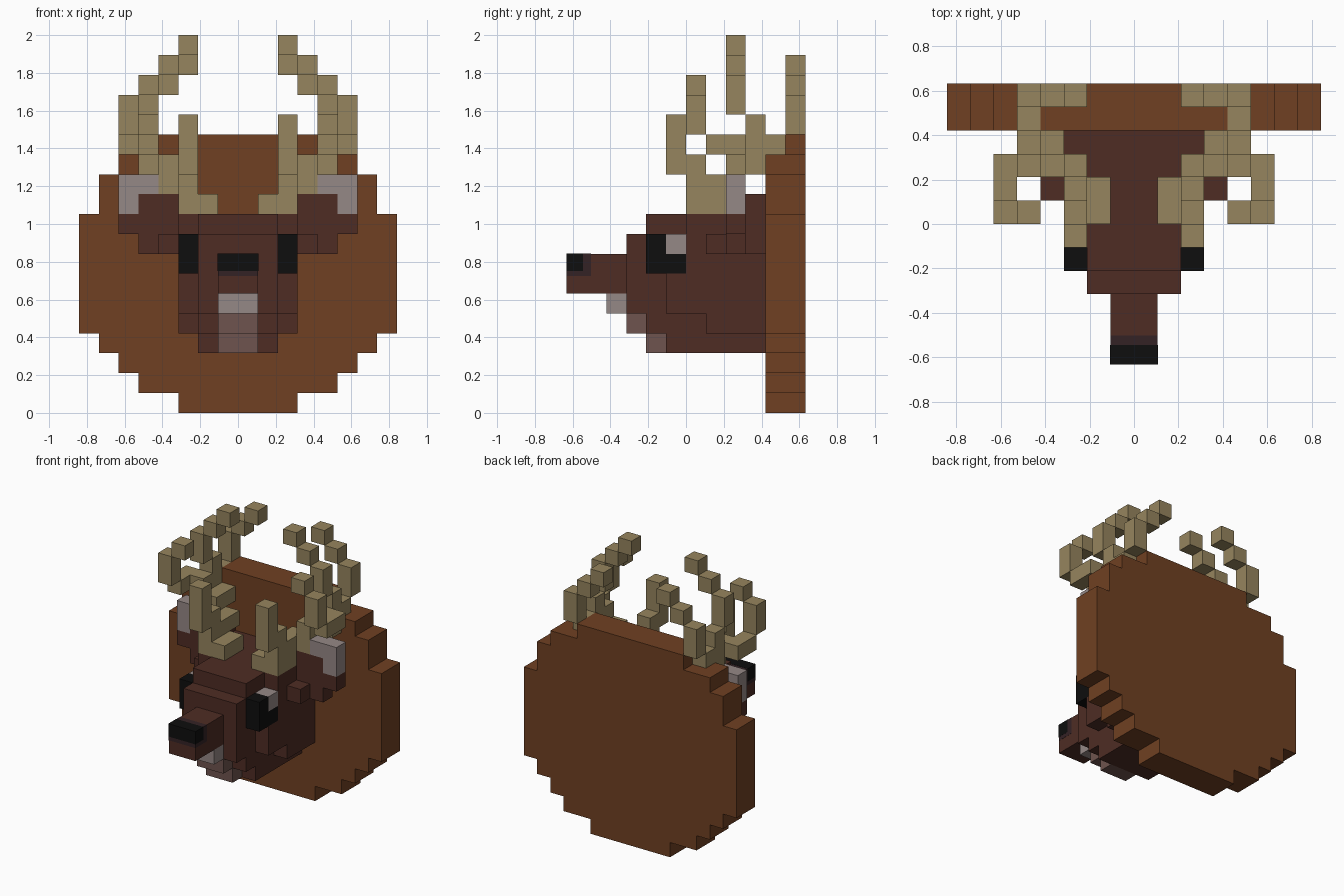
import bpy, bmesh, math
from mathutils import Vector

cube = bpy.data.objects.get("Cube")
if cube:
    bpy.data.objects.remove(cube, do_unlink=True)

U = 2 / 19  # edge of one block


def material(name, r, g, b):
    lin = [((c / 255 + 0.055) / 1.055) ** 2.4 if c > 10 else c / 255 / 12.92 for c in (r, g, b)] + [1]
    m = bpy.data.materials.new(name)
    m.use_nodes = True
    m.diffuse_color = lin
    bsdf = m.node_tree.nodes["Principled BSDF"]
    bsdf.inputs["Base Color"].default_value = lin
    bsdf.inputs["Roughness"].default_value = 0.9
    return m


wood = material("wood brown", 112, 64, 34)
fur = material("dark fur", 78, 44, 36)
antler = material("antler tan", 150, 133, 94)
grey = material("light grey", 149, 136, 134)
throat_fur = material("throat grey brown", 110, 84, 78)
black = material("black", 14, 14, 14)
nose_rim = material("nose rim", 52, 34, 37)


def finish(name, bm, mat):
    bmesh.ops.recalc_face_normals(bm, faces=bm.faces)
    me = bpy.data.meshes.new(name)
    bm.to_mesh(me)
    bm.free()
    me.materials.append(mat)
    ob = bpy.data.objects.new(name, me)
    bpy.context.collection.objects.link(ob)
    return ob


def blocks(name, mat, boxes, mirror=False):
    """Fuse boxes (x0, x1, y0, y1, z0, z1 in blocks) into one clean shell."""
    cells = set()
    for x0, x1, y0, y1, z0, z1 in boxes:
        for x in range(x0, x1):
            for y in range(y0, y1):
                for z in range(z0, z1):
                    cells.add((x, y, z))
                    if mirror:
                        cells.add((-1 - x, y, z))
    bm = bmesh.new()
    verts = {}

    def vert(p):
        if p not in verts:
            verts[p] = bm.verts.new(Vector(p) * U)
        return verts[p]

    for c in cells:
        for axis in range(3):
            for side in (0, 1):
                n = list(c)
                n[axis] += 2 * side - 1
                if tuple(n) in cells:
                    continue
                a, b = (axis + 1) % 3, (axis + 2) % 3
                quad = []
                for da, db in ((0, 0), (1, 0), (1, 1), (0, 1)):
                    p = list(c)
                    p[axis] += side
                    p[a] += da
                    p[b] += db
                    quad.append(vert(tuple(p)))
                bm.faces.new(quad if side else quad[::-1])
    bm.normal_update()
    bmesh.ops.dissolve_limit(bm, angle_limit=math.radians(1), verts=bm.verts, edges=bm.edges)
    return finish(name, bm, mat)


def box(name, mat, lo, hi):
    """Plain box given in world units."""
    bm = bmesh.new()
    bmesh.ops.create_cube(bm, size=1)
    for v in bm.verts:
        v.co = [(l + h) / 2 + c * (h - l) for l, h, c in zip(lo, hi, v.co)]
    return finish(name, bm, mat)


# Round wall plaque: (half width, bottom, top) per step
steps = [(3, 0, 1), (5, 1, 2), (6, 2, 3), (7, 3, 4), (8, 4, 10), (7, 10, 12), (6, 12, 13), (4, 13, 14)]
blocks("plaque", wood, [(-w, w, 4, 6, z0, z1) for w, z0, z1 in steps])

# Head, muzzle and neck
blocks("head", fur, [
    (0, 1, -6, -3, 6, 8),    # muzzle
    (0, 2, -3, -2, 5, 9),    # face
    (0, 2, -2, 4, 4, 10),    # skull
    (0, 2, -1, 4, 3, 4),     # neck underside
    (2, 3, -1, 0, 5, 7),     # cheek under the eye
    (2, 3, 0, 4, 5, 10),     # cheek
    (2, 3, 1, 4, 4, 5),      # jaw corner
], mirror=True)

# Ears
blocks("ear_bases", fur, [
    (3, 4, 1, 3, 8, 9), (4, 5, 2, 3, 8, 9), (3, 6, 2, 3, 9, 10), (3, 5, 2, 3, 10, 11),
    (3, 4, 3, 4, 8, 11),
], mirror=True)
blocks("ear_tips", grey, [(4, 6, 2, 3, 11, 12), (5, 6, 2, 3, 10, 11)], mirror=True)

# Eyes with highlights
blocks("eyes", black, [(2, 3, -2, -1, 7, 9), (2, 3, -1, 0, 7, 8)], mirror=True)
blocks("eye_highlights", grey, [(2, 3, -1, 0, 8, 9)], mirror=True)

# Chin and throat
blocks("chin", grey, [(-1, 1, -4, -3, 5, 6)])
blocks("throat", throat_fur, [(-1, 1, -3, -2, 4, 5), (-1, 1, -2, -1, 3, 4)])

# Nose: thin skins wrapped round the muzzle tip
box("nose_rim", nose_rim, (-U - .001, -6 * U - .001, .725), (U + .001, -.503, 8 * U + .001))
box("nose", black, (-U - .002, -6 * U - .002, .752), (U + .002, -.545, 8 * U + .002))

# Antlers
blocks("antlers", antler, [
    # root and brow tine
    (1, 3, 0, 2, 10, 11), (2, 3, 0, 2, 11, 12), (2, 3, 0, 1, 12, 13), (2, 3, -1, 0, 12, 15),
    # main beam
    (2, 4, 2, 3, 11, 12), (3, 4, 2, 3, 12, 13), (3, 5, 3, 4, 12, 13),
    # outer tine
    (4, 6, 2, 3, 13, 14), (5, 6, 1, 2, 13, 14), (5, 6, 0, 1, 14, 16), (4, 5, 0, 1, 16, 17),
    # middle tine
    (4, 5, 3, 4, 13, 15), (4, 5, 2, 3, 15, 17), (3, 4, 2, 3, 17, 18), (2, 3, 2, 3, 18, 19),
    # rear tine
    (4, 5, 4, 5, 13, 14), (4, 5, 5, 6, 14, 16), (3, 4, 5, 6, 16, 17), (2, 3, 5, 6, 17, 18),
], mirror=True)
